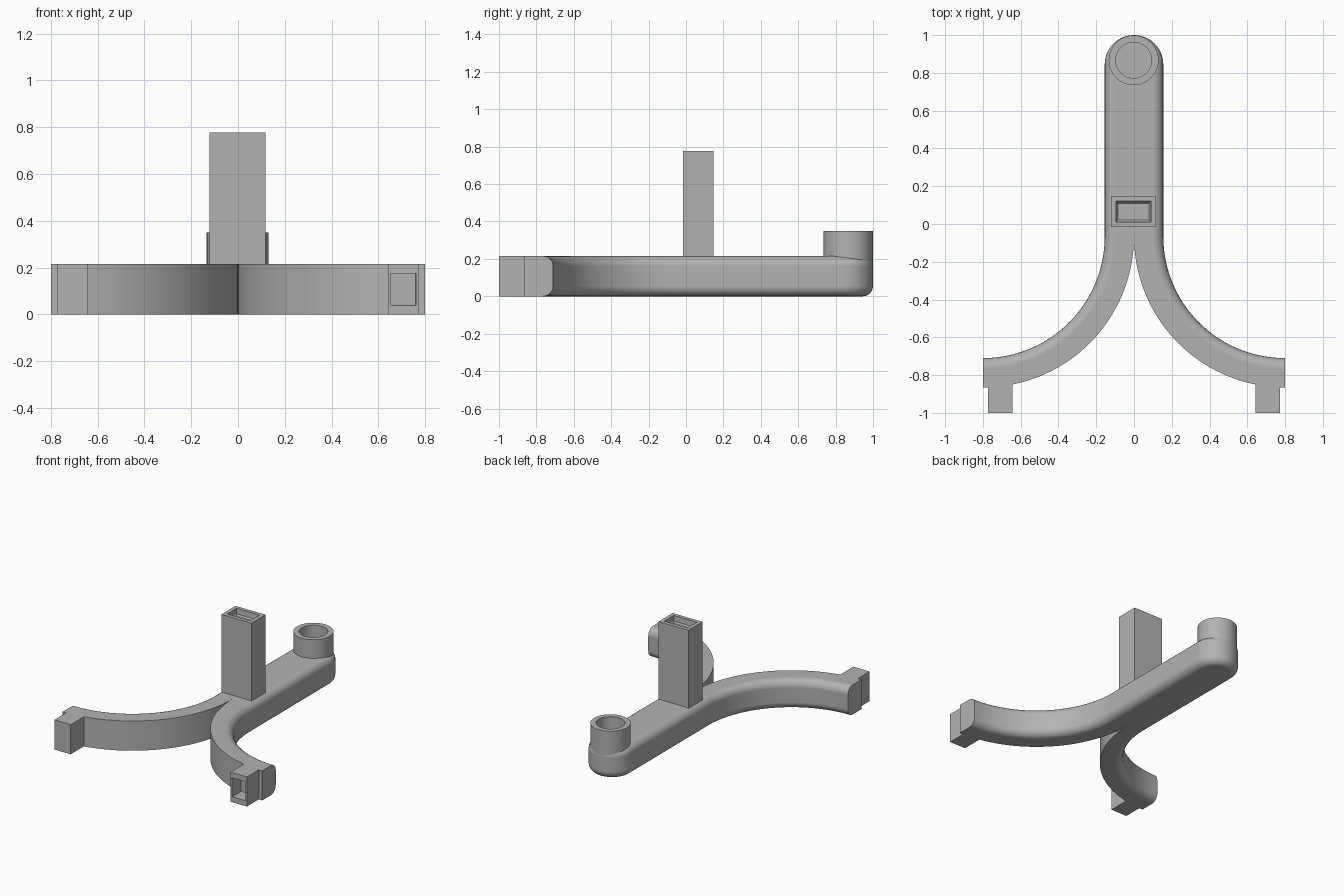
import bpy, bmesh
from math import sin, cos, pi, radians
from mathutils import Vector, Matrix

if "Cube" in bpy.data.objects:
    bpy.data.objects.remove(bpy.data.objects["Cube"], do_unlink=True)

grey = bpy.data.materials.new("plain grey")
grey.use_nodes = True
grey.diffuse_color = (0.45, 0.45, 0.45, 1)
grey.node_tree.nodes["Principled BSDF"].inputs["Base Color"].default_value = grey.diffuse_color

HEIGHT = 0.215
HALF = 0.155      # half width of the stem
ROUND = 0.055     # rounding of the outer edges


def finish(bm, name, smooth=False):
    bmesh.ops.recalc_face_normals(bm, faces=bm.faces)
    mesh = bpy.data.meshes.new(name)
    bm.to_mesh(mesh)
    bm.free()
    mesh.materials.append(grey)
    ob = bpy.data.objects.new(name, mesh)
    bpy.context.collection.objects.link(ob)
    if smooth:
        bpy.ops.object.select_all(action='DESELECT')
        ob.select_set(True)
        bpy.context.view_layer.objects.active = ob
        bpy.ops.object.shade_smooth_by_angle(angle=radians(35))
        ob.modifiers.new("even shading", 'WEIGHTED_NORMAL').keep_sharp = True
    return ob


def arc(cx, cy, r, start, end, n):
    angles = [radians(start + (end - start) * i / n) for i in range(n + 1)]
    return [(cx + r * cos(a), cy + r * sin(a)) for a in angles]


def block(lo, hi):
    bm = bmesh.new()
    lo, hi = Vector(lo), Vector(hi)
    bmesh.ops.create_cube(bm, size=1, matrix=Matrix.Translation((lo + hi) / 2)
                          @ Matrix.Diagonal((*(hi - lo), 1)))
    return bm


def pocket(bm, direction, steps):
    """Sink the face pointing along direction; each step is (scale, depth)."""
    bm.normal_update()
    d = Vector(direction)
    face = max(bm.faces, key=lambda f: f.normal.dot(d))
    for scale, depth in steps:
        bmesh.ops.inset_individual(bm, faces=[face], thickness=0.001)
        c = face.calc_center_median()
        for v in face.verts:
            off = v.co - c
            v.co = c + Vector([o * s for o, s in zip(off, scale)]) - d * depth


# Forked base: half outline from the rounded back end, down the outer arc,
# across the foot end and back up the inner arc to the crotch
outer = arc(0, 1 - HALF, HALF, 90, 0, 20) + arc(0.8, -0.065, 0.645, 180, 270, 32)
inner = arc(0.8, -0.065, 0.8, 270, 180, 36)
right = outer + inner
outline = right + [(-x, y) for x, y in reversed(right[1:-1])]
n_outer = len(outer)
total = len(outline)
bm = bmesh.new()
low = [bm.verts.new((x, y, 0)) for x, y in outline]
high = [bm.verts.new((x, y, HEIGHT)) for x, y in outline]
bm.faces.new(low)
bm.faces.new(high)
for i in range(total):
    j = (i + 1) % total
    bm.faces.new((low[i], low[j], high[j], high[i]))
bmesh.ops.recalc_face_normals(bm, faces=bm.faces)
rounded = []
for ring in (low, high):
    run = [ring[i % total] for i in range(1 - n_outer, n_outer)]
    rounded += [bm.edges.get(pair) for pair in zip(run, run[1:])]
bmesh.ops.bevel(bm, geom=rounded, offset=ROUND, segments=6, profile=0.5,
                affect='EDGES', clamp_overlap=False)
finish(bm, "forked_base", smooth=True)

# Upright post with a shallow pocket in its top
bm = block((-0.122, -0.015, 0.1), (0.117, 0.147, 0.777))
pocket(bm, (0, 0, 1), [((0.78, 0.68, 1), 0), ((0.98, 0.97, 1), 0.04),
                       ((0.92, 0.85, 1), 0.01)])
finish(bm, "post")

# Foot tabs, of which the left one is a hollow socket
for name, side in (("left_tab", 1), ("right_tab", -1)):
    xs = sorted((0.642 * side, 0.772 * side))
    bm = block((xs[0], -1, 0), (xs[1], -0.82, HEIGHT))
    if side > 0:
        pocket(bm, (0, -1, 0), [((0.83, 1, 0.64), 0), ((1, 1, 1), 0.1)])
    finish(bm, name)

# Round socket at the back end
bm = bmesh.new()
profile = [(0, 0.217), (0.095, 0.217), (0.095, 0.35), (0.132, 0.35), (0.132, 0.1), (0, 0.1)]
pts = [bm.verts.new((r, 0, z)) for r, z in profile]
edges = [bm.edges.new(pair) for pair in zip(pts, pts[1:])]
bmesh.ops.spin(bm, geom=pts + edges, cent=(0, 0, 0), axis=(0, 0, 1),
               angle=2 * pi, steps=48)
bmesh.ops.remove_doubles(bm, verts=bm.verts, dist=0.0001)
bmesh.ops.translate(bm, verts=bm.verts, vec=(-0.002, 0.867, 0))
finish(bm, "back_socket", smooth=True)
